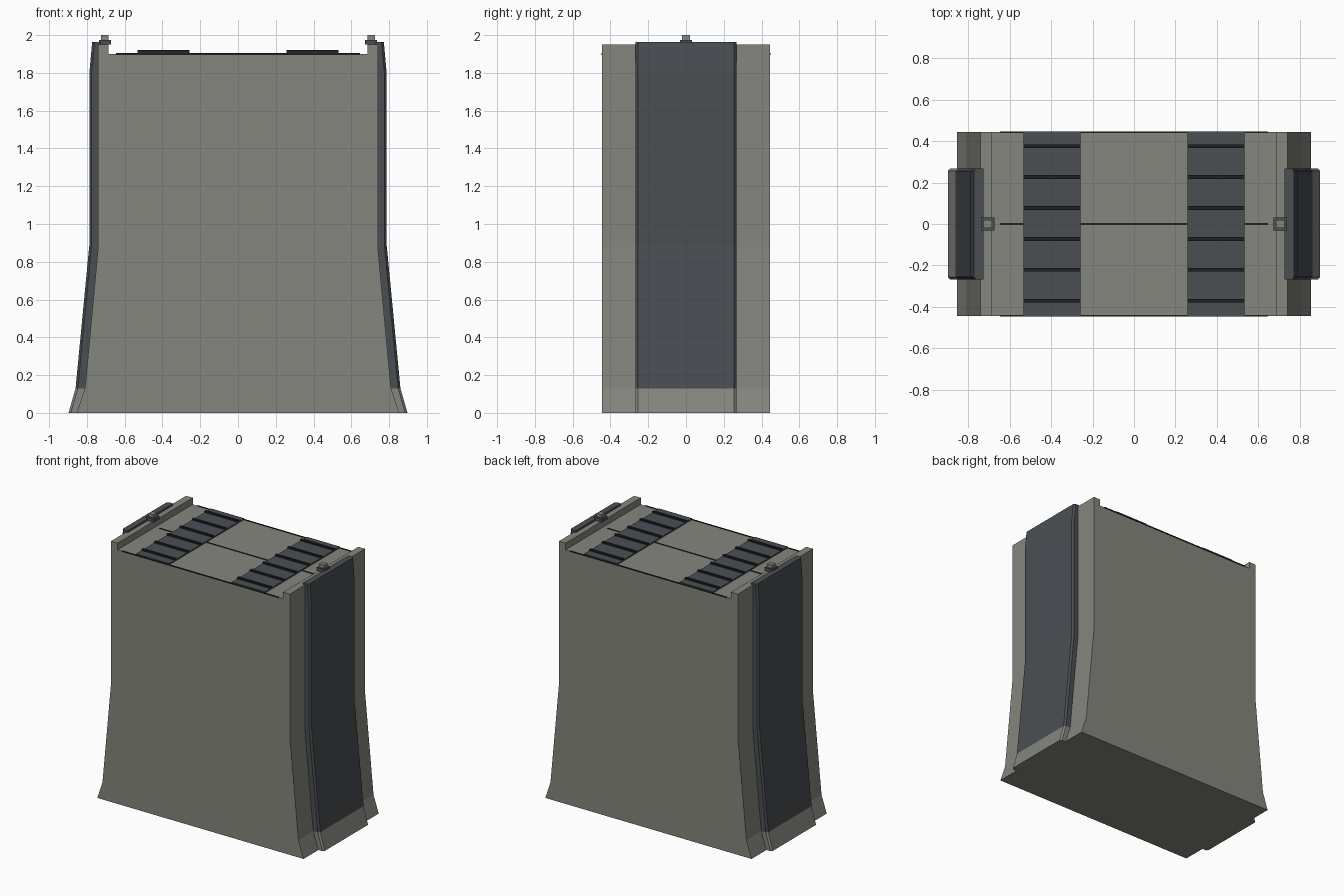
import bpy, bmesh

if "Cube" in bpy.data.objects:
    bpy.data.objects.remove(bpy.data.objects["Cube"])


def material(name, rgb):
    m = bpy.data.materials.new(name)
    m.diffuse_color = (*rgb, 1)
    m.use_nodes = True
    m.node_tree.nodes["Principled BSDF"].inputs["Base Color"].default_value = m.diffuse_color
    return m


GREY = material("concrete grey", (0.235, 0.236, 0.208))
SLATE = material("slate panel", (0.068, 0.077, 0.086))
BLACK = material("seam black", (0.014, 0.014, 0.015))


def loft(name, rings, mats):
    """Join equal-length rings of points into a closed solid."""
    bm = bmesh.new()
    rows = [[bm.verts.new(p) for p in r] for r in rings]
    n = len(rows[0])
    for a, b in zip(rows, rows[1:]):
        for i in range(n):
            j = (i + 1) % n
            bm.faces.new((a[i], a[j], b[j], b[i]))
    bm.faces.new(rows[0])
    bm.faces.new(rows[-1])
    bmesh.ops.recalc_face_normals(bm, faces=bm.faces)
    me = bpy.data.meshes.new(name)
    bm.to_mesh(me)
    bm.free()
    for m in mats:
        me.materials.append(m)
    ob = bpy.data.objects.new(name, me)
    bpy.context.collection.objects.link(ob)
    return ob


def box(name, x0, x1, y0, y1, z0, z1, mat):
    return loft(name, [[(x0, y0, z), (x1, y0, z), (x1, y1, z), (x0, y1, z)]
                       for z in (z0, z1)], [mat])


# Flared main body with a low kerb on each side of the roof
half = [(0.853, 0), (0.81, 0.13), (0.74, 0.88), (0.74, 1.95), (0.685, 1.95), (0.685, 1.9)]
profile = half + [(-x, z) for x, z in reversed(half)]
loft("main_body", [[(x, y, z) for x, z in profile] for y in (-0.444, 0.444)], [GREY])

# Roof seams: centre line and both roof edges
for label, y in (("front", -0.443), ("centre", 0), ("back", 0.443)):
    box(label + "_roof_seam", -0.645, 0.645, y - 0.004, y + 0.004, 1.896, 1.904, BLACK)

for s, side in ((-1, "left"), (1, "right")):
    # Chamfered side panel with a grey foot
    rings = []
    for z, x in ((0, 0.897), (0.13, 0.86), (0.89, 0.787), (1.8, 0.787), (1.963, 0.772)):
        rings.append([(s * px, py, z) for px, py in (
            (0.725, -0.268), (x - 0.012, -0.268), (x, -0.255),
            (x, 0.255), (x - 0.012, 0.268), (0.725, 0.268))])
    panel = loft(side + "_side_panel", rings, [SLATE, GREY])
    for p in panel.data.polygons:
        p.material_index = 1 if p.center.z < 0.13 else 0

    # Stepped knob on the kerb
    box(side + "_knob_base", s * 0.705 - 0.032, s * 0.705 + 0.032, -0.032, 0.032, 1.95, 1.975, SLATE)
    box(side + "_knob_top", s * 0.705 - 0.02, s * 0.705 + 0.02, -0.02, 0.02, 1.975, 2.0, GREY)

    # Roof vent strip with raised slats
    x0, x1 = sorted((s * 0.258, s * 0.533))
    box(side + "_vent_strip", x0, x1, -0.443, 0.443, 1.902, 1.911, SLATE)
    for i in range(6):
        y = -0.37 + i * 0.149
        box(f"{side}_vent_slat_{i + 1}", x0, x1, y - 0.009, y + 0.009, 1.91, 1.922, BLACK)
